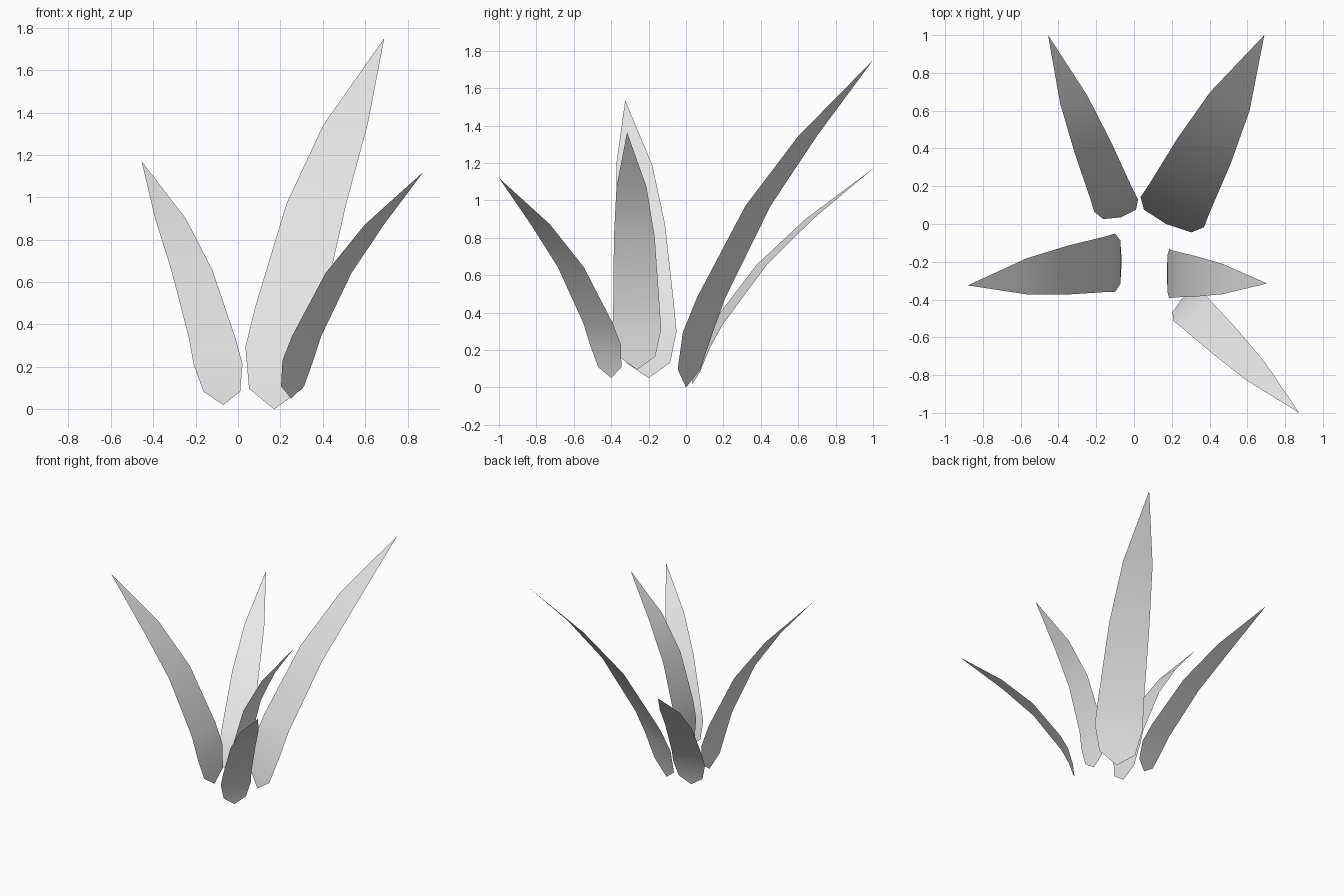
import bpy
import bmesh
from math import radians, sin, cos
from mathutils import Vector

cube = bpy.data.objects.get("Cube")
if cube:
    bpy.data.objects.remove(cube, do_unlink=True)

# One plain grey for every leaf
grey = bpy.data.materials.new("leaf grey")
grey.use_nodes = True
grey.diffuse_color = (0.8, 0.8, 0.8, 1)
grey.node_tree.nodes["Principled BSDF"].inputs["Base Color"].default_value = grey.diffuse_color

# Shared leaf profile: (rise, lean, width) as fractions of the whole leaf
PROFILE = [
    (0.055, 0.016, 0.75),
    (0.168, 0.063, 1.0),
    (0.275, 0.135, 0.95),
    (0.555, 0.385, 0.84),
    (0.768, 0.65, 0.62),
]


def make_leaf(name, root, tip, heading, half_width, curl):
    """Thin bent blade from root to tip; a higher curl leans out later."""
    root, tip = Vector(root), Vector(tip)
    angle = radians(heading)
    side = Vector((-sin(angle), cos(angle), 0)) * half_width
    span = tip - root

    bm = bmesh.new()
    bottom = bm.verts.new(root)
    rows = []
    for rise, lean, width in PROFILE:
        out = lean ** curl
        centre = root + Vector((span.x * out, span.y * out, span.z * rise))
        rows.append([bm.verts.new(centre + side * width * s) for s in (1, -1)])
    top = bm.verts.new(tip)

    # Pointed foot, strip of quads, pointed tip
    bm.faces.new((bottom, rows[0][1], rows[0][0]))
    for (left, right), (left_up, right_up) in zip(rows, rows[1:]):
        bm.faces.new((left, right, right_up, left_up))
    bm.faces.new((rows[-1][0], rows[-1][1], top))
    for face in bm.faces:
        face.smooth = True

    mesh = bpy.data.meshes.new(name)
    bm.to_mesh(mesh)
    bm.free()
    mesh.materials.append(grey)
    leaf = bpy.data.objects.new(name, mesh)
    bpy.context.collection.objects.link(leaf)


# Five leaves fanning out around the centre
make_leaf("back_left_leaf", (0.17, 0, 0), (0.69, 1, 1.75), 64.5, 0.186, 1)
make_leaf("back_right_leaf", (-0.07, 0.035, 0.02), (-0.455, 1, 1.17), 105.7, 0.12, 1)
make_leaf("right_leaf", (-0.065, -0.2, 0.05), (-0.88, -0.325, 1.535), 180, 0.155, 1.13)
make_leaf("left_leaf", (0.175, -0.262, 0.095), (0.705, -0.315, 1.365), 0, 0.13, 1.38)
make_leaf("front_left_leaf", (0.25, -0.4, 0.05), (0.875, -1, 1.12), -41.3, 0.11, 1.07)
